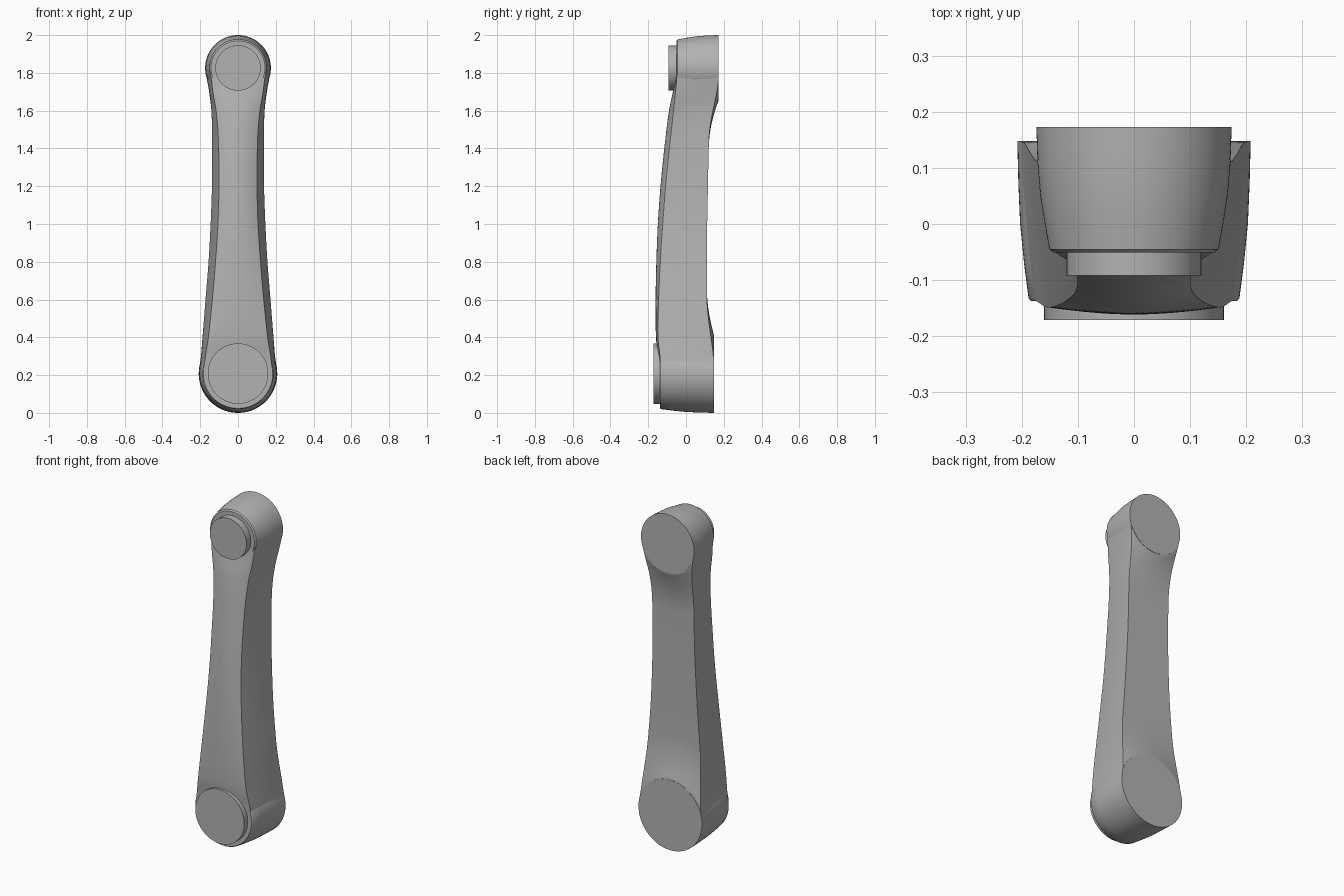
import bpy, bmesh, math

if "Cube" in bpy.data.objects:
    bpy.data.objects.remove(bpy.data.objects["Cube"], do_unlink=True)

steel = bpy.data.materials.new("satin grey")
steel.use_nodes = True
GREY = (0.45, 0.45, 0.45, 1)
steel.diffuse_color = GREY
steel.node_tree.nodes["Principled BSDF"].inputs["Base Color"].default_value = GREY

LOW_Z, HIGH_Z = 0.208, 1.826      # boss centres
LOW_R, HIGH_R = 0.208, 0.174      # boss radii at the back
LOW_BACK, HIGH_BACK = 0.148, 0.173


def finish(name, bm, angle=35):
    bmesh.ops.recalc_face_normals(bm, faces=bm.faces)
    mesh = bpy.data.meshes.new(name)
    bm.to_mesh(mesh)
    bm.free()
    mesh.materials.append(steel)
    ob = bpy.data.objects.new(name, mesh)
    bpy.context.collection.objects.link(ob)
    bpy.ops.object.select_all(action='DESELECT')
    ob.select_set(True)
    bpy.context.view_layer.objects.active = ob
    bpy.ops.object.shade_smooth_by_angle(angle=math.radians(angle))
    return ob


def skin(bm, loops):
    """Bridge matching closed loops and close both ends."""
    rings = [[bm.verts.new(p) for p in loop] for loop in loops]
    for a, b in zip(rings, rings[1:]):
        for i in range(len(a)):
            j = (i + 1) % len(a)
            bm.faces.new((a[i], a[j], b[j], b[i]))
    bm.faces.new(rings[0])
    bm.faces.new(rings[-1])


def turned(name, z, profile, sides=96):
    """Round part about a front-to-back axis; profile is (radius, y)."""
    bm = bmesh.new()
    turns = [2 * math.pi * i / sides for i in range(sides)]
    skin(bm, [[(r * math.cos(t), y, z + r * math.sin(t)) for t in turns]
              for r, y in profile])
    return finish(name, bm)


def curve(points):
    """Smooth function through (z, value) points."""
    n = len(points)

    def slope(i):
        a, b = points[max(i - 1, 0)], points[min(i + 1, n - 1)]
        return (b[1] - a[1]) / (b[0] - a[0])

    def value(z):
        i = 0
        while i < n - 2 and z > points[i + 1][0]:
            i += 1
        (z0, v0), (z1, v1) = points[i], points[i + 1]
        h = z1 - z0
        t = (z - z0) / h
        return (v0 * (1 + 2 * t) * (1 - t) ** 2 + v1 * t * t * (3 - 2 * t)
                + h * t * (1 - t) * (slope(i) * (1 - t) - slope(i + 1) * t))
    return value


# Bosses and their front caps
turned("lower_boss", LOW_Z, [(LOW_R, LOW_BACK), (0.206, 0.07), (0.203, 0),
                             (0.196, -0.07), (0.188, -0.132), (0.184, -0.137)])
turned("upper_boss", HIGH_Z, [(HIGH_R, HIGH_BACK), (0.172, 0.11), (0.167, 0.05),
                              (0.159, 0), (0.151, -0.045), (0.143, -0.051)])
turned("lower_cap", LOW_Z, [(0.16, -0.11), (0.16, -0.171)])
turned("upper_cap", HIGH_Z, [(0.12, -0.03), (0.12, -0.092)])

# Arm outline: half widths at front and back, front face at edge and centre
front_width = curve([(0.2, 0.183), (0.3, 0.173), (0.4, 0.157), (0.6, 0.136),
                     (0.8, 0.119), (1.0, 0.106), (1.2, 0.101), (1.45, 0.104),
                     (1.6, 0.116), (1.7, 0.133), (1.83, 0.147)])
back_width = curve([(0.2, 0.206), (0.25, 0.203), (0.3, 0.196), (0.4, 0.188),
                    (0.6, 0.172), (0.8, 0.156), (1.0, 0.145), (1.2, 0.138),
                    (1.45, 0.137), (1.6, 0.141), (1.7, 0.153), (1.78, 0.167),
                    (1.83, 0.172)])
front_edge = curve([(0.2, -0.134), (0.3, -0.138), (0.4, -0.148), (0.6, -0.145),
                    (0.9, -0.13), (1.2, -0.108), (1.4, -0.088), (1.6, -0.066),
                    (1.75, -0.051), (1.83, -0.048)])
front_centre = curve([(0.2, -0.135), (0.3, -0.148), (0.4, -0.159), (0.6, -0.161),
                      (0.8, -0.157), (1.0, -0.149), (1.2, -0.135), (1.4, -0.115),
                      (1.6, -0.09), (1.73, -0.063), (1.83, -0.048)])
back_base = curve([(0.2, 0.114), (0.8, 0.11), (1.2, 0.116), (1.5, 0.122),
                   (1.83, 0.126)])


def back_y(x, z):
    """Back face, sweeping up to meet the rim of each boss."""
    base = back_base(z)
    y = base
    for cz, r, top in ((LOW_Z, LOW_R, LOW_BACK), (HIGH_Z, HIGH_R, HIGH_BACK)):
        gap = (math.hypot(x, z - cz) - r) / 0.25
        gap = min(max(gap, 0), 1)
        y += (top - 0.001 - base) * (1 - gap) ** 2
    return y


ACROSS, ROWS, SIDE = 24, 130, 6
sections = []
for row in range(ROWS + 1):
    z = LOW_Z + (HIGH_Z - LOW_Z) * row / ROWS
    wf, wb = front_width(z), back_width(z)
    fe, fc = front_edge(z), front_centre(z)
    steps = [2 * i / ACROSS - 1 for i in range(ACROSS + 1)]
    front = [(wf * s, fc + (fe - fc) * s * s, z) for s in steps]
    back = [(-wb * s, back_y(wb * s, z), z) for s in steps]
    be = back[0][1]
    side = []
    for k in range(1, SIDE):
        t = k / SIDE
        side.append((wf + (wb - wf) * t + 0.016 * t * (1 - t), fe + (be - fe) * t, z))
    mirrored = [(-x, y, zz) for x, y, zz in reversed(side)]
    sections.append(front + side + back + mirrored)

bm = bmesh.new()
skin(bm, sections)
finish("arm", bm, 40)
